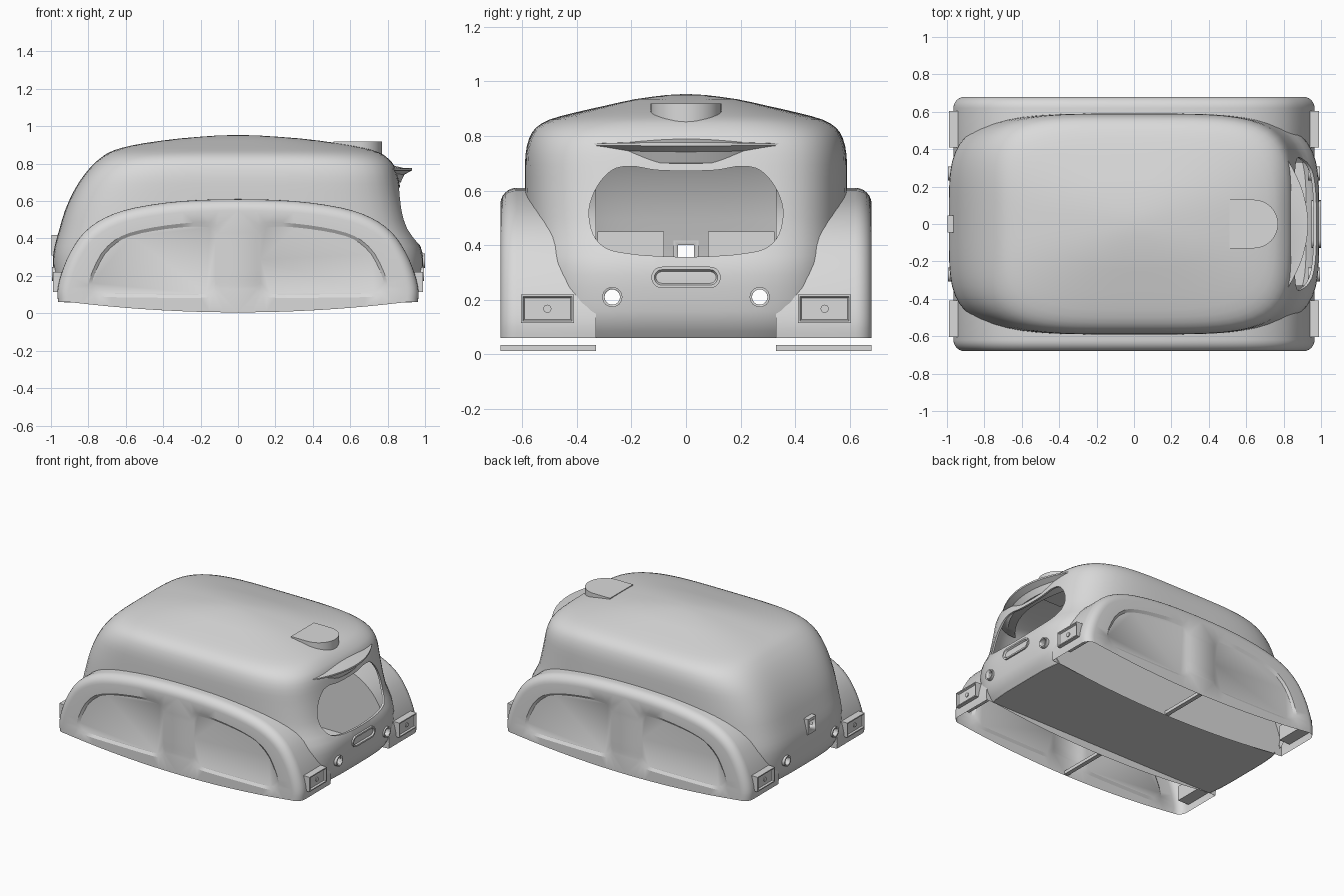
import bpy, bmesh, math

if "Cube" in bpy.data.objects:
    bpy.data.objects.remove(bpy.data.objects["Cube"])

grey = bpy.data.materials.new("plain_grey")
grey.diffuse_color = (0.7, 0.7, 0.7, 1)
grey.use_nodes = True
grey.node_tree.nodes["Principled BSDF"].inputs["Base Color"].default_value = grey.diffuse_color


def finish(name, bm, angle=35):
    bmesh.ops.remove_doubles(bm, verts=bm.verts, dist=0.0003)
    bmesh.ops.recalc_face_normals(bm, faces=bm.faces)
    me = bpy.data.meshes.new(name)
    bm.to_mesh(me)
    bm.free()
    ob = bpy.data.objects.new(name, me)
    bpy.context.collection.objects.link(ob)
    me.materials.append(grey)
    bpy.ops.object.select_all(action='DESELECT')
    ob.select_set(True)
    bpy.context.view_layer.objects.active = ob
    bpy.ops.object.shade_smooth_by_angle(angle=math.radians(angle))
    return ob


def smooth(pts, k, closed=False):
    """Catmull-Rom curve through points of any dimension."""
    n, out = len(pts), []
    for i in range(n if closed else n - 1):
        q = [pts[(i + o) % n] if closed else pts[min(max(i + o, 0), n - 1)] for o in (-1, 0, 1, 2)]
        for j in range(k):
            t = j / k
            out.append(tuple(0.5 * (2 * b + (c - a) * t + (2 * a - 5 * b + 4 * c - d) * t * t
                                    + (3 * b - a - 3 * c + d) * t ** 3) for a, b, c, d in zip(*q)))
    return out if closed else out + [tuple(pts[-1])]


def prism(name, pts, axis, a, b, rim=0, depth=0):
    """Extrude a 2D outline along an axis; optionally sink the end at b."""
    put = {'x': lambda u, v, d: (d, u, v), 'y': lambda u, v, d: (u, d, v), 'z': lambda u, v, d: (u, v, d)}[axis]
    bm = bmesh.new()
    A = [bm.verts.new(put(u, v, a)) for u, v in pts]
    B = [bm.verts.new(put(u, v, b)) for u, v in pts]
    bm.faces.new(A)
    cap = bm.faces.new(B)
    for i in range(len(pts)):
        j = (i + 1) % len(pts)
        bm.faces.new((A[i], A[j], B[j], B[i]))
    bmesh.ops.recalc_face_normals(bm, faces=bm.faces)
    if rim:
        bmesh.ops.inset_region(bm, faces=[cap], thickness=rim * 0.6, depth=0)
        bmesh.ops.inset_region(bm, faces=[cap], thickness=rim * 0.4, depth=-depth)
    return finish(name, bm)


def circle(u, v, r, n=24):
    return [(u + r * math.cos(2 * math.pi * i / n), v + r * math.sin(2 * math.pi * i / n)) for i in range(n)]


def rect(u0, u1, v0, v1):
    return [(u0, v0), (u1, v0), (u1, v1), (u0, v1)]


def capsule(u, v, half, r, n=10):
    return [(u + s * half + r * math.cos(t), v + r * math.sin(t)) for s, t0 in ((1, -math.pi / 2), (-1, math.pi / 2))
            for t in [t0 + math.pi * i / n for i in range(n + 1)]]


def modify(ob, kind, **props):
    m = ob.modifiers.new(kind, kind)
    for key, val in props.items():
        setattr(m, key, val)
    bpy.context.view_layer.objects.active = ob
    bpy.ops.object.modifier_apply(modifier=m.name)


def cut(ob, *cutters):
    for c in cutters:
        modify(ob, 'BOOLEAN', operation='DIFFERENCE', solver='EXACT', object=c)


# Main body: level rings (z, reach to -x, reach to +x, half width, squareness)
levels = smooth([(.06, .93, .93, .565, 4.5), (.12, .97, .97, .585, 4.5), (.2, .985, .985, .59, 4.5),
                 (.29, .99, .99, .59, 4.5), (.36, .98, .975, .59, 4.5), (.45, .955, .925, .59, 4.5),
                 (.55, .925, .895, .59, 4.5), (.65, .88, .872, .59, 4.5), (.73, .83, .855, .588, 4.5),
                 (.79, .78, .835, .575, 4.4), (.83, .735, .8, .55, 4.2), (.86, .69, .755, .5, 3.8),
                 (.885, .62, .67, .41, 3.3), (.91, .5, .53, .3, 2.9), (.935, .31, .33, .185, 2.6),
                 (.95, .12, .12, .07, 2.5)], 2)
N = 96
bm = bmesh.new()
rings = []
for z, xl, xr, w, n in levels:
    ring = []
    for i in range(N):
        c, s = math.cos(2 * math.pi * i / N), math.sin(2 * math.pi * i / N)
        r = (abs(c) ** n + abs(s) ** n) ** (-1 / n)
        ring.append(bm.verts.new(((xr if c > 0 else xl) * r * c, w * r * s, z)))
    rings.append(ring)
for a, b in zip(rings, rings[1:]):
    for i in range(N):
        bm.faces.new((a[i], a[(i + 1) % N], b[(i + 1) % N], b[i]))
apex = bm.verts.new((0, 0, .954))
for i in range(N):
    bm.faces.new((rings[-1][i], rings[-1][(i + 1) % N], apex))
body = finish("body_shell", bm)
modify(body, 'SOLIDIFY', thickness=0.014, offset=-1)

# Arch profile shared by the side fenders
half = [(.962, .06), (.965, .12), (.945, .21), (.9, .32), (.825, .43), (.71, .512), (.55, .565), (.3, .6)]
arch = smooth([(-x, z) for x, z in half] + [(0, .61)] + half[::-1], 3)


def inset_arch(d):
    out = []
    for i, (x, z) in enumerate(arch):
        p, q = arch[max(i - 1, 0)], arch[min(i + 1, len(arch) - 1)]
        tx, tz = q[0] - p[0], q[1] - p[1]
        ln = math.hypot(tx, tz)
        out.append((x + tz / ln * d, z - tx / ln * d))
    out[0], out[-1] = (out[0][0], .06), (out[-1][0], .06)
    return out


def bottom(x):
    return .005 + .055 * min(1, abs(x) / .9) ** 2


panel = smooth([(.1, .13), (.1, .18), (.1, .29), (.1, .4), (.105, .45), (.13, .48), (.18, .487), (.3, .48),
                (.45, .46), (.58, .43), (.66, .39), (.73, .32), (.78, .22), (.8, .15), (.785, .11), (.74, .09),
                (.6, .085), (.4, .083), (.2, .083), (.13, .095)], 2, True)


def loop_edges(bm, vs):
    return [bm.edges.get((a, b)) or bm.edges.new((a, b)) for a, b in zip(vs, vs[1:] + vs[:1])]


cutters = []
for s, side in ((-1, "front"), (1, "back")):
    # Fender: open-bottomed shell with rounded outer edge and sunken side panels
    bm = bmesh.new()
    steps = [(.33, 0), (.62, 0)] + [(.62 + .06 * math.sin(t), .06 * (1 - math.cos(t)))
                                    for t in [math.pi / 2 * i / 6 for i in range(1, 7)]]
    rows = [[bm.verts.new((x, s * y, z)) for x, z in inset_arch(d)] for y, d in steps]
    for a, b in zip(rows, rows[1:]):
        for i in range(len(a) - 1):
            bm.faces.new((a[i], a[i + 1], b[i + 1], b[i]))
    for row, holes in ((rows[0], ()), (rows[-1], (-1, 1))):
        y, x1 = row[0].co.y, row[-1].co.x
        base = [bm.verts.new((x, y, bottom(x))) for x in [x1 * (1 - i / 12) for i in range(1, 24)]]
        edges = loop_edges(bm, row + base)
        for m in holes:
            rim = [bm.verts.new((m * x, y, z)) for x, z in panel]
            sunk = [bm.verts.new((m * (.45 + (x - .45) * .94), y - s * .012, .27 + (z - .27) * .9)) for x, z in panel]
            edges += loop_edges(bm, rim)
            bm.faces.new(sunk)
            for i in range(len(rim)):
                j = (i + 1) % len(rim)
                bm.faces.new((rim[i], rim[j], sunk[j], sunk[i]))
        bmesh.ops.triangle_fill(bm, use_beauty=True, use_dissolve=False, edges=edges)
    finish(side + "_fender", bm, 30)
    cutters.append(prism("fender_cutter", inset_arch(.02) + [(.94, -.1), (-.94, -.1)], 'y', s * .335, s * .8))
    # Cross bar under the fender
    prism(side + "_fender_bar", rect(-.015, .015, .012, .035), 'y', s * .33, s * .68)
    # Interior divider
    prism(side + "_cabin_divider", rect(*sorted((s * .08, s * .325)), .27, .45), 'x', -.22, -.2)
    # Lamp tubes and corner plates at both ends
    lamp_hole = prism("lamp_cutter", circle(s * .27, .21, .028), 'x', -1.2, 1.2)
    cutters.append(lamp_hole)
    for e, end in ((-1, "left"), (1, "right")):
        tube = prism(f"{side}_{end}_lamp_tube", circle(s * .27, .21, .037), 'x', e * .93, e * .995)
        cut(tube, lamp_hole)
        prism(f"{side}_{end}_corner_plate", rect(*sorted((s * .41, s * .605)), .115, .22), 'x',
              e * .88, e * .99, .018, .012)
        prism(f"{side}_{end}_plate_bolt", circle(s * .508, .167, .015, 16), 'x', e * .95, e * .984)

# Window opening in the right end
wh = [(0, .672), (.11, .675), (.2, .689), (.27, .675), (.325, .615), (.355, .53), (.34, .44), (.29, .388),
      (.2, .368), (.1, .36), (0, .357)]
window = smooth(wh + [(-y, z) for y, z in wh[-2:0:-1]], 4, True)
cutters.append(prism("window_cutter", window, 'x', .6, 1.3))

# Socket on the left end
socket = prism("left_socket", rect(-.045, .045, .31, .42), 'x', -.95, -.998)
socket_hole = prism("socket_cutter", rect(-.03, .03, .35, .4), 'x', -1.2, -.8)
cut(socket, socket_hole)
cut(body, socket_hole, *cutters)
for c in cutters + [socket_hole]:
    bpy.data.objects.remove(c)
bpy.ops.object.select_all(action='DESELECT')
body.select_set(True)
bpy.context.view_layer.objects.active = body
bpy.ops.object.shade_smooth_by_angle(angle=math.radians(35))

# Floor, grille slot and roof stack
prism("floor", [(.912, -.33), (.928, -.18), (.928, .18), (.912, .33),
                (-.912, .33), (-.928, .18), (-.928, -.18), (-.912, -.33)], 'z', .06, .07)
prism("grille_slot", capsule(0, .282, .088, .039), 'x', .95, 1.0, .018, .012)
prism("roof_stack", [(.51, -.13)] + [(.64 + .13 * math.cos(t), .13 * math.sin(t)) for t in
                                     [math.pi * (i / 20 - .5) for i in range(21)]] + [(.51, .13)], 'z', .83, .918)

# Visor: crescent lofted across the window top
bm = bmesh.new()
rows = []
for j in range(33):
    u = j / 16 - 1
    xo, f = .93 - .25 * u * u, 1 - .8 * u * u
    section = [(xo - .12, .795), (xo - .05, .778), (xo, .776), (xo, .764), (xo - .04, .742), (xo - .06, .7),
               (xo - .12, .69)]
    rows.append([bm.verts.new((x, .52 * u, .765 + (z - .765) * f)) for x, z in section])
for a, b in zip(rows, rows[1:]):
    for i in range(7):
        bm.faces.new((a[i], a[(i + 1) % 7], b[(i + 1) % 7], b[i]))
bm.faces.new(rows[0])
bm.faces.new(rows[-1])
finish("visor", bm)
